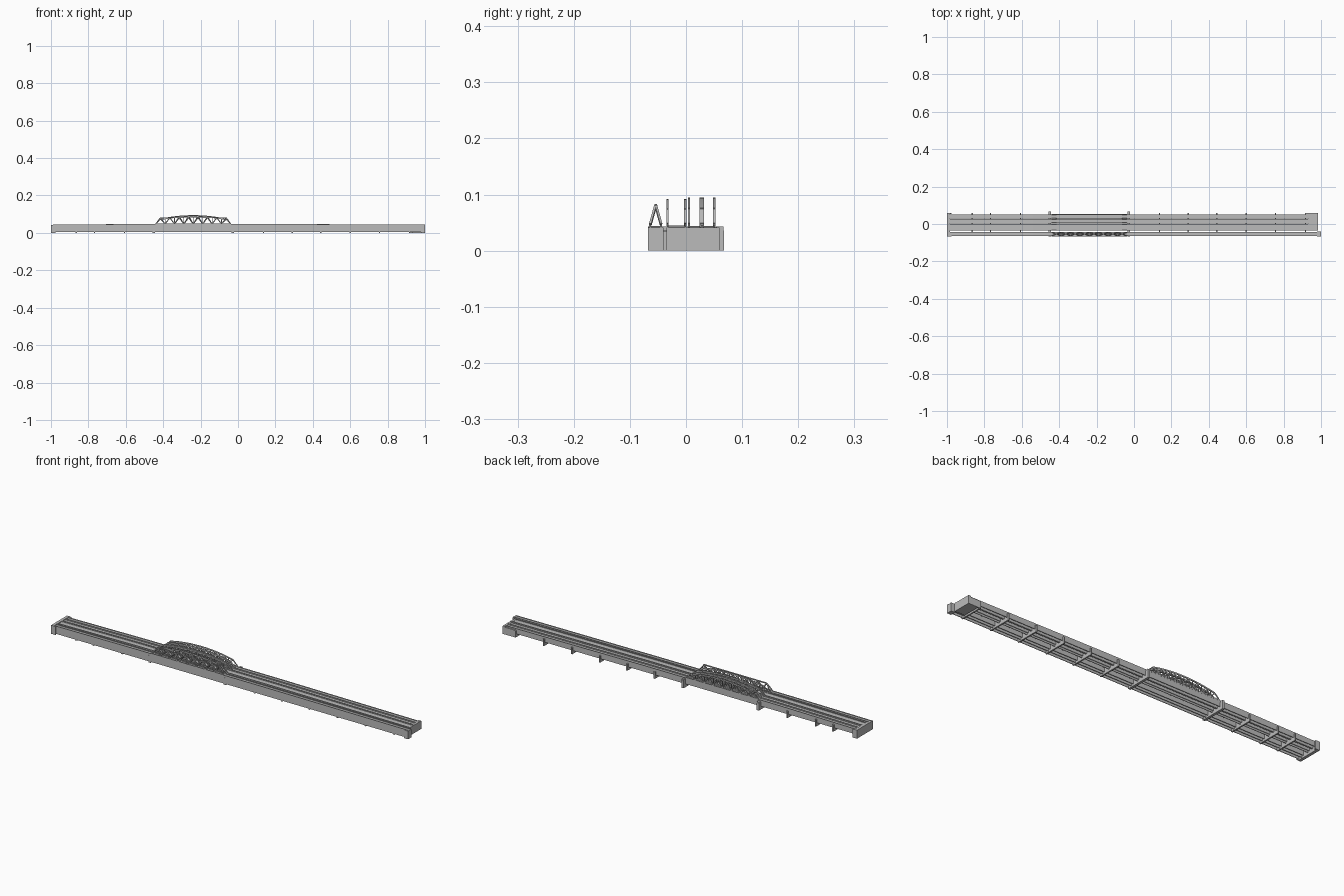
import bpy
import bmesh
from mathutils import Vector

cube = bpy.data.objects.get("Cube")
if cube:
    bpy.data.objects.remove(cube, do_unlink=True)

grey = bpy.data.materials.new("concrete_grey")
grey.use_nodes = True
colour = (0.5, 0.5, 0.5, 1)
grey.diffuse_color = colour
grey.node_tree.nodes["Principled BSDF"].inputs["Base Color"].default_value = colour


def finish(name, bm):
    bmesh.ops.recalc_face_normals(bm, faces=bm.faces)
    mesh = bpy.data.meshes.new(name)
    bm.to_mesh(mesh)
    bm.free()
    mesh.materials.append(grey)
    obj = bpy.data.objects.new(name, mesh)
    bpy.context.collection.objects.link(obj)
    return obj


def loft(bm, sections):
    """Join rectangular sections (x, y0, y1, z0, z1) along x."""
    rings = [[bm.verts.new(p) for p in ((x, a, c), (x, b, c), (x, b, d), (x, a, d))]
             for x, a, b, c, d in sections]
    for r, s in zip(rings, rings[1:]):
        for i in range(4):
            j = (i + 1) % 4
            bm.faces.new((r[i], r[j], s[j], s[i]))
    bm.faces.new(rings[0])
    bm.faces.new(rings[-1])


def box(bm, x0, x1, y0, y1, z0, z1):
    loft(bm, [(x0, y0, y1, z0, z1), (x1, y0, y1, z0, z1)])


def bar(bm, a, b, w=0.004):
    """Square bar between two points."""
    a, b = Vector(a), Vector(b)
    d = b - a
    res = bmesh.ops.create_cube(bm, size=1)["verts"]
    q = d.to_track_quat('Z', 'Y')
    for v in res:
        v.co = (a + b) / 2 + q @ Vector((v.co.x * w, v.co.y * w, v.co.z * d.length))


SPAN_A, SPAN_B = -0.45, -0.028
TRUSS_A, TRUSS_B = -0.44, -0.038
PANELS = 8


# Decks on paired plate girders, slightly raised near the main span
def deck(name, x0, x1, y0, y1, bottom, top, rise):
    bm = bmesh.new()
    path = [(x0, 0), (-0.54, rise), (0.2, rise), (x1, 0)]
    t = 0.003

    def run(a, b, lo, hi, fixed_bottom=False):
        loft(bm, [(x, a, b, lo if fixed_bottom else lo + r, hi + r) for x, r in path])

    run(y0, y1, top - 0.008, top - 0.003)
    for a, b in ((y0, y0 + t), (y1 - t, y1)):
        run(a, b, bottom, top, True)
    # Cross beams below the deck
    n = 26
    for i in range(1, n):
        x = x0 + (x1 - x0) * i / n
        box(bm, x - 0.002, x + 0.002, y0 + t, y1 - t, top - 0.013, top - 0.007)
    finish(name, bm)


deck("front_deck", -0.99, 1.0, -0.065, -0.043, 0.005, 0.044, 0.003)
deck("middle_deck", -0.99, 0.985, -0.034, 0.0, 0.01, 0.043, 0.005)
deck("rear_inner_deck", -0.99, 0.98, 0.004, 0.0275, 0.016, 0.042, 0.005)
deck("rear_outer_deck", -0.99, 0.98, 0.0295, 0.052, 0.016, 0.042, 0.005)


# Side trusses with curved top chords
def arch_truss(name, y, low, high):
    bm = bmesh.new()
    step = (TRUSS_B - TRUSS_A) / PANELS

    def top(u):
        return low + (high - low) * (1 - (2 * u - 1) ** 2)

    base = 0.05
    box(bm, TRUSS_A, TRUSS_B, y - 0.002, y + 0.002, base - 0.006, base)
    apex = []
    for i in range(PANELS):
        x = TRUSS_A + i * step
        u = (i + 0.5) / PANELS
        p = Vector((x + step / 2, y, top(u) - 0.003))
        apex.append((p.x, u))
        bar(bm, (x, y, base - 0.002), p)
        bar(bm, p, (x + step, y, base - 0.002))
        if i:
            bar(bm, (x, y, base - 0.002), (x, y, top(i / PANELS) - 0.003), 0.003)
    chord = []
    first, last = apex[0][0], apex[-1][0]
    for i in range(17):
        x = first + (last - first) * i / 16
        z = top((x - TRUSS_A) / (TRUSS_B - TRUSS_A))
        chord.append((x, y - 0.002, y + 0.002, z - 0.007, z))
    loft(bm, chord)
    finish(name, bm)


for name, y, high in (("middle_truss_front", -0.033, 0.092),
                      ("middle_truss_back", -0.0015, 0.092),
                      ("rear_inner_truss_front", 0.0055, 0.095),
                      ("rear_inner_truss_back", 0.0265, 0.095),
                      ("rear_outer_truss_front", 0.0305, 0.095),
                      ("rear_outer_truss_back", 0.0505, 0.095)):
    arch_truss(name, y, 0.07, high)

# Front truss with a triangular cross-section
bm = bmesh.new()
step = (TRUSS_B - TRUSS_A) / PANELS
ridge_y, ridge_z = -0.054, 0.081
sides = (-0.0635, -0.0445)
for i in range(PANELS):
    x = TRUSS_A + i * step
    peak = (x + step / 2, ridge_y, ridge_z)
    for y in sides:
        bar(bm, (x, y, 0.047), peak)
        bar(bm, (x + step, y, 0.047), peak)
bar(bm, (TRUSS_A + step / 2, ridge_y, ridge_z), (TRUSS_B - step / 2, ridge_y, ridge_z), 0.005)
for y in sides:
    bar(bm, (TRUSS_A, y, 0.047), (TRUSS_B, y, 0.047))
finish("front_triangular_truss", bm)

# Main piers either side of the truss span
bm = bmesh.new()
for x in (SPAN_A, SPAN_B):
    box(bm, x - 0.006, x + 0.006, -0.066, 0.068, 0, 0.036)
    box(bm, x - 0.006, x + 0.006, 0.054, 0.067, 0.03, 0.043)
finish("main_piers", bm)

# Approach piers
bm = bmesh.new()
for x in (-0.864, -0.767, -0.607, 0.136, 0.29, 0.443, 0.6, 0.757, 0.917):
    box(bm, x - 0.0035, x + 0.0035, -0.064, 0.059, 0, 0.034)
finish("approach_piers", bm)

# Left and right bank abutments
bm = bmesh.new()
box(bm, -1.0, -0.985, -0.068, 0.06, 0, 0.043)
box(bm, -0.99, -0.975, -0.068, -0.064, 0, 0.042)
box(bm, -0.99, -0.975, 0.053, 0.06, 0, 0.042)
finish("west_abutment", bm)

bm = bmesh.new()
box(bm, 0.978, 1.0, -0.0675, -0.04, 0, 0.041)
box(bm, 0.93, 0.982, -0.033, 0.052, 0, 0.037)
box(bm, 0.972, 0.985, -0.035, 0.06, 0, 0.041)
box(bm, 0.92, 0.98, 0.052, 0.059, 0, 0.036)
finish("east_abutment", bm)
